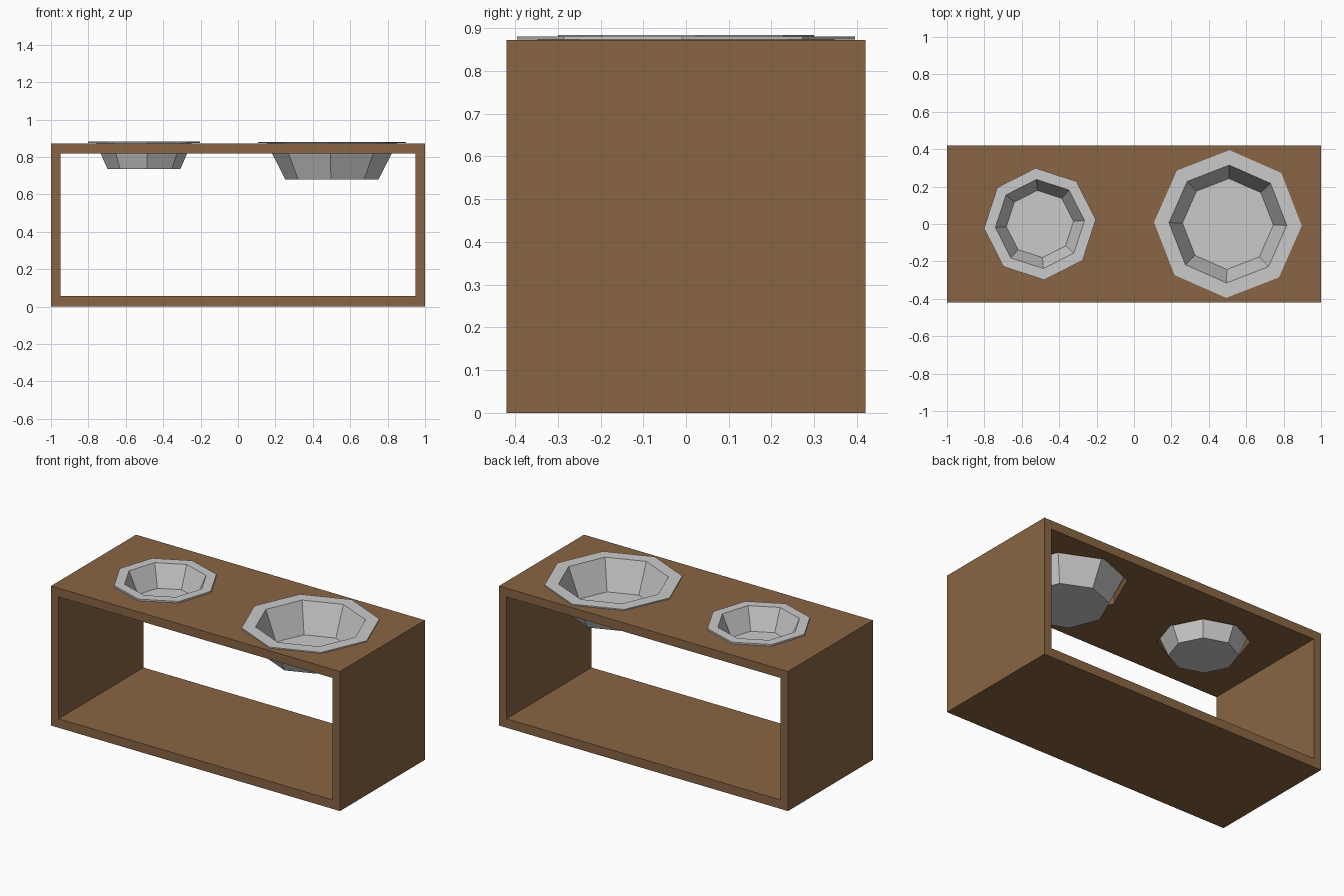
import bpy, bmesh, math

if "Cube" in bpy.data.objects:
    bpy.data.objects.remove(bpy.data.objects["Cube"])


def material(name, rgb):
    m = bpy.data.materials.new(name)
    m.diffuse_color = (*rgb, 1)
    m.use_nodes = True
    m.node_tree.nodes["Principled BSDF"].inputs["Base Color"].default_value = m.diffuse_color
    return m


WOOD = material("brown wood", (0.25, 0.131, 0.057))
METAL = material("light grey metal", (0.59, 0.59, 0.59))
SIDES = 8
TOP = 0.873


def add_object(name, bm, mat):
    bmesh.ops.recalc_face_normals(bm, faces=bm.faces)
    mesh = bpy.data.meshes.new(name)
    bm.to_mesh(mesh)
    bm.free()
    mesh.materials.append(mat)
    ob = bpy.data.objects.new(name, mesh)
    bpy.context.collection.objects.link(ob)
    return ob


def box(name, x, y, z0, z1, mat):
    bm = bmesh.new()
    bmesh.ops.create_cube(bm, size=1)
    for v in bm.verts:
        v.co = (v.co.x * 2 * x, v.co.y * 2 * y, z0 + (v.co.z + 0.5) * (z1 - z0))
    return add_object(name, bm, mat)


def lathe(name, cx, turn, profile, mat):
    """Revolve an (r, z) profile in a few flat sides and cap both ends."""
    bm = bmesh.new()
    rings = []
    for r, z in profile:
        angles = [turn + math.tau * i / SIDES for i in range(SIDES)]
        rings.append([bm.verts.new((cx + r * math.cos(a), r * math.sin(a), z)) for a in angles])
    for a, b in zip(rings, rings[1:]):
        for i in range(SIDES):
            j = (i + 1) % SIDES
            bm.faces.new((a[i], a[j], b[j], b[i]))
    bm.faces.new(rings[0])
    bm.faces.new(rings[-1])
    return add_object(name, bm, mat)


def cut(target, cutter):
    mod = target.modifiers.new(cutter.name, 'BOOLEAN')
    mod.operation = 'DIFFERENCE'
    mod.object = cutter
    cutter.hide_render = True
    cutter.display_type = 'WIRE'


# Wooden stand, open at the front and back
stand = box("stand", 1.0, 0.42, 0, TOP, WOOD)
cut(stand, box("opening_cutter", 0.948, 0.6, 0.056, 0.819, WOOD))

# Bowls: name, centre x, turn, lip radius, lip top, mouth radius, floor radius,
# floor height, hole radius, outer base radius, outer base height
BOWLS = [
    ("small", -0.503, 4.5, 0.30, 0.884, 0.239, 0.18, 0.750, 0.256, 0.195, 0.735),
    ("large", 0.502, -1.3, 0.395, 0.881, 0.315, 0.243, 0.697, 0.348, 0.249, 0.680),
]
for name, cx, turn, lip, lip_z, mouth, floor, floor_z, hole, base, base_z in BOWLS:
    turn = math.radians(turn)
    # Hole in the top board
    cut(stand, lathe(name + "_hole_cutter", cx, turn,
                     [(hole + 0.002, 0.80), (hole + 0.002, 0.95)], WOOD))
    # Bowl with a wide flat lip, from inner floor to outer base
    lathe(name + "_bowl", cx, turn,
          [(floor, floor_z), (mouth, lip_z), (lip, lip_z), (lip, TOP + 0.001),
           (hole, TOP + 0.001), (base, base_z)], METAL)
